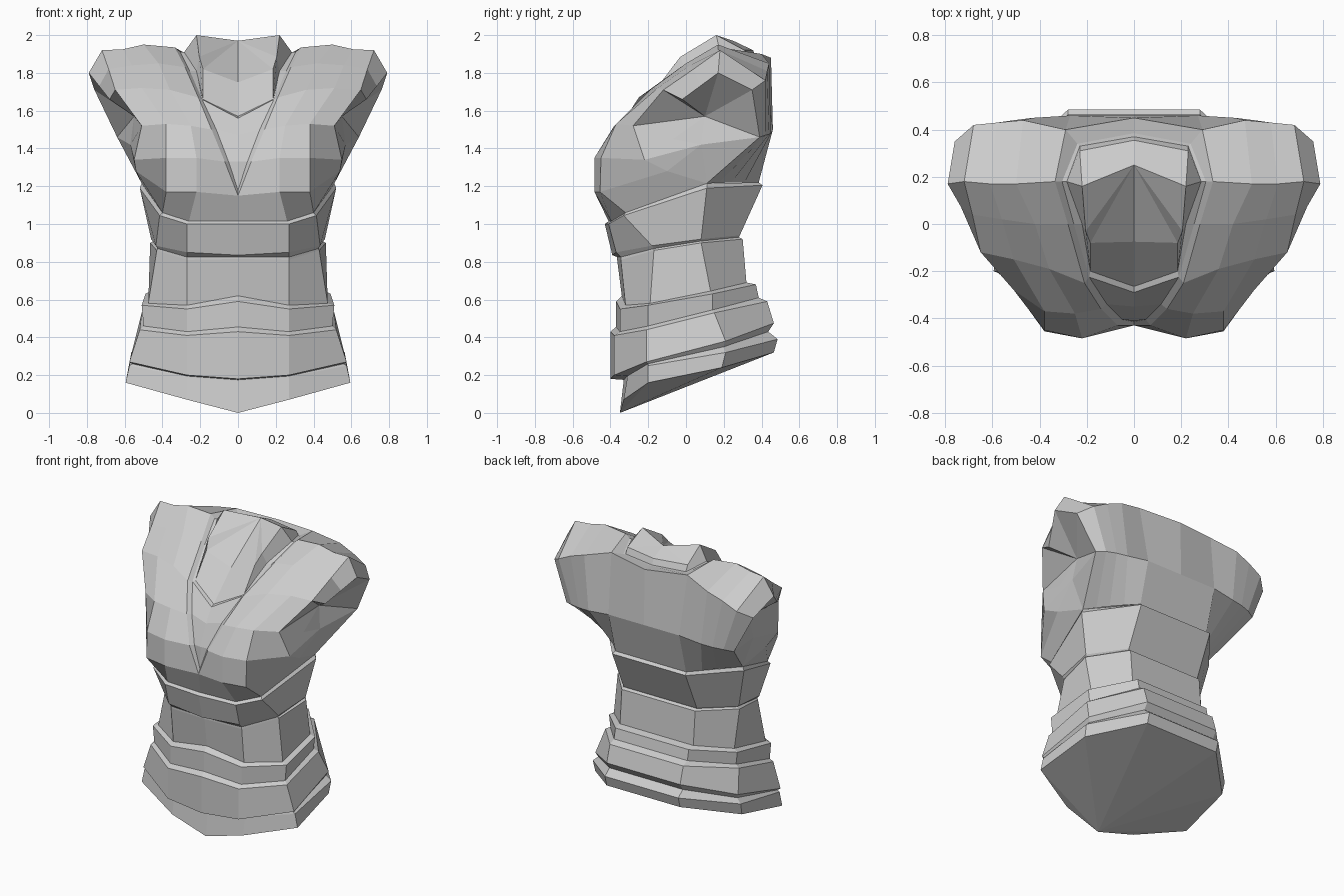
import bpy, bmesh

grey = bpy.data.materials.new("light grey")
grey.diffuse_color = (0.6, 0.6, 0.6, 1)


def make(name, grids=(), fans=()):
    """Right half from point grids and (centre, rim) fans, mirrored across x."""
    bm = bmesh.new()

    def face(points):
        unique = [p for i, p in enumerate(points) if p != points[i - 1]]
        if len(unique) > 2:
            bm.faces.new([bm.verts.new(p) for p in unique])

    for rows in grids:
        for a, b in zip(rows, rows[1:]):
            for j in range(len(a) - 1):
                face([a[j], a[j + 1], b[j + 1], b[j]])
    for centre, rim in fans:
        for p, q in zip(rim, rim[1:]):
            face([centre, p, q])
    bmesh.ops.remove_doubles(bm, verts=bm.verts, dist=0.0005)
    mesh = bpy.data.meshes.new(name)
    bm.to_mesh(mesh)
    bm.free()
    mesh.materials.append(grey)
    obj = bpy.data.objects.new(name, mesh)
    bpy.context.collection.objects.link(obj)
    mirror = obj.modifiers.new("mirror", 'MIRROR')
    mirror.use_clip = True
    mirror.merge_threshold = 0.001
    return obj


def ring(x1, x2, yf, y1, y2, yb, zc, zf, z1, z2, zb):
    """Half of a nine-sided tilted cross-section, front centre to back centre."""
    return [(0, yf, zc), (.27, yf + .02, zf), (x1, y1, z1),
            (x2, y2, z2), (.28, yb, zb), (0, yb, zb)]


# Abdomen cross-sections from the hips up to the ribs
R = [ring(*v) for v in (
    (.595, .56, -.35, -.20, .19, .465, .00, .07, .16, .24, .32),
    (.575, .565, -.33, -.20, .21, .485, .17, .19, .25, .32, .39),
    (.56, .53, -.33, -.20, .20, .435, .175, .195, .26, .35, .43),
    (.575, .545, -.40, -.21, .21, .465, .18, .20, .27, .38, .475),
    (.52, .51, -.40, -.21, .15, .43, .43, .41, .44, .53, .59),
    (.50, .48, -.37, -.20, .14, .385, .455, .43, .46, .545, .61),
    (.51, .49, -.37, -.20, .14, .37, .59, .55, .57, .63, .68),
    (.475, .46, -.34, -.19, .13, .32, .62, .57, .58, .645, .69),
    (.43, .465, -.365, -.17, .08, .30, .815, .81, .86, .90, .92),
    (.425, .445, -.365, -.17, .08, .28, .825, .825, .87, .91, .93),
    (.435, .46, -.39, -.18, .08, .285, .835, .85, .885, .92, .94),
    (.415, .52, -.43, -.33, .11, .405, 1.0, 1.0, 1.045, 1.19, 1.205))]

for name, lo, hi in (("hip_band", 0, 2), ("lower_belt", 2, 5), ("upper_belt", 5, 7),
                     ("waist", 7, 9), ("rib_band", 9, 11)):
    make(name, [R[lo:hi + 1]])
make("hip_underside", fans=[(R[0][0], R[0][:0:-1])])

# Chest front, from the rib ledge over the bust to the shoulder ridge
front = [
    [(0, -.41, 1.015), (.26, -.395, 1.015), (.40, -.32, 1.06), (.51, .11, 1.215)],
    [(0, -.43, 1.15), (.22, -.485, 1.17), (.38, -.455, 1.17), (.54, -.10, 1.28)],
    [(.07, -.43, 1.33), (.22, -.485, 1.35), (.38, -.45, 1.35), (.55, -.22, 1.34)],
    [(.14, -.36, 1.50), (.25, -.38, 1.52), (.38, -.37, 1.53), (.51, -.28, 1.52)],
    [(.21, -.25, 1.67), (.36, -.19, 1.71), (.51, -.15, 1.72), (.65, -.12, 1.71)],
    [(.28, 0, 1.83), (.42, 0, 1.85), (.56, .02, 1.84), (.685, .04, 1.82)],
    [(.335, .18, 1.935), (.50, .17, 1.95), (.61, .17, 1.925), (.72, .18, 1.92)]]
# Upper and lower back
back = [
    [(0, .45, 1.88), (.29, .40, 1.90), (.47, .44, 1.85), (.58, .43, 1.81),
     (.68, .42, 1.76), (.76, .35, 1.71)],
    [(0, .46, 1.50), (.27, .46, 1.50), (.43, .45, 1.48), (.51, .44, 1.475),
     (.58, .42, 1.47), (.64, .39, 1.46)],
    [(0, .385, 1.22), (.27, .385, 1.22), (.34, .31, 1.22), (.40, .24, 1.22),
     (.455, .175, 1.217), (.51, .11, 1.215)]]
# Outer shoulder strip between the chest and the armhole
shoulder = [[front[4][3], (.68, -.02, 1.66)], [front[5][3], (.735, .075, 1.73)],
            [front[6][3], (.79, .17, 1.80)], back[0][4:]]
strip = [row[1] for row in shoulder]
# Armhole recess and underarm
pit = (.57, .08, 1.42)
side = [row[3] for row in front]
armhole = [side[3], (.55, -.07, 1.45), pit, back[1][-1]] + strip[::-1] + [side[4], side[3]]
underarm = [side[3], side[2], side[1], side[0], back[1][-1]]
make("chest", [front, [front[-1], back[0][1:5]], back, shoulder],
     [((.55, .10, 1.57), armhole), (pit, [(.55, -.07, 1.45)] + underarm)])
make("rib_ledge", [[R[11], front[0] + [back[2][1], back[2][0]]]])

# Neckline trim running from the breastbone round the nape
outer = [row[0] for row in front[1:]] + [back[0][1], back[0][0]]
inner = [(0, -.415, 1.18), (.05, -.405, 1.33), (.115, -.34, 1.50), (.19, -.225, 1.66),
         (.255, 0, 1.81), (.305, .18, 1.91), (.24, .34, 1.88), (0, .385, 1.88)]
make("neckline_trim", [[outer, inner]])

# Inset breastbone panel
middle = [inner[0], (0, -.41, 1.33), (0, -.35, 1.47), (0, -.29, 1.56)]
make("breastbone_panel", [list(zip(middle, inner))])

# Neck block with a sloping faceted top
base = [(0, -.29, 1.56)] + inner[3:]
ledge = [(0, -.265, 1.57), (.185, -.20, 1.66), (.22, 0, 1.81),
         (.285, .18, 1.91), (.23, .33, 1.88), (0, .37, 1.88)]
rim = [(0, -.075, 1.75), (.185, -.08, 1.82), (.205, -.03, 1.885),
       (.22, .16, 2.0), (.23, .31, 1.92), (0, .355, 1.92)]
make("neck", [[base, ledge, rim]], [((0, .25, 1.97), rim)])
